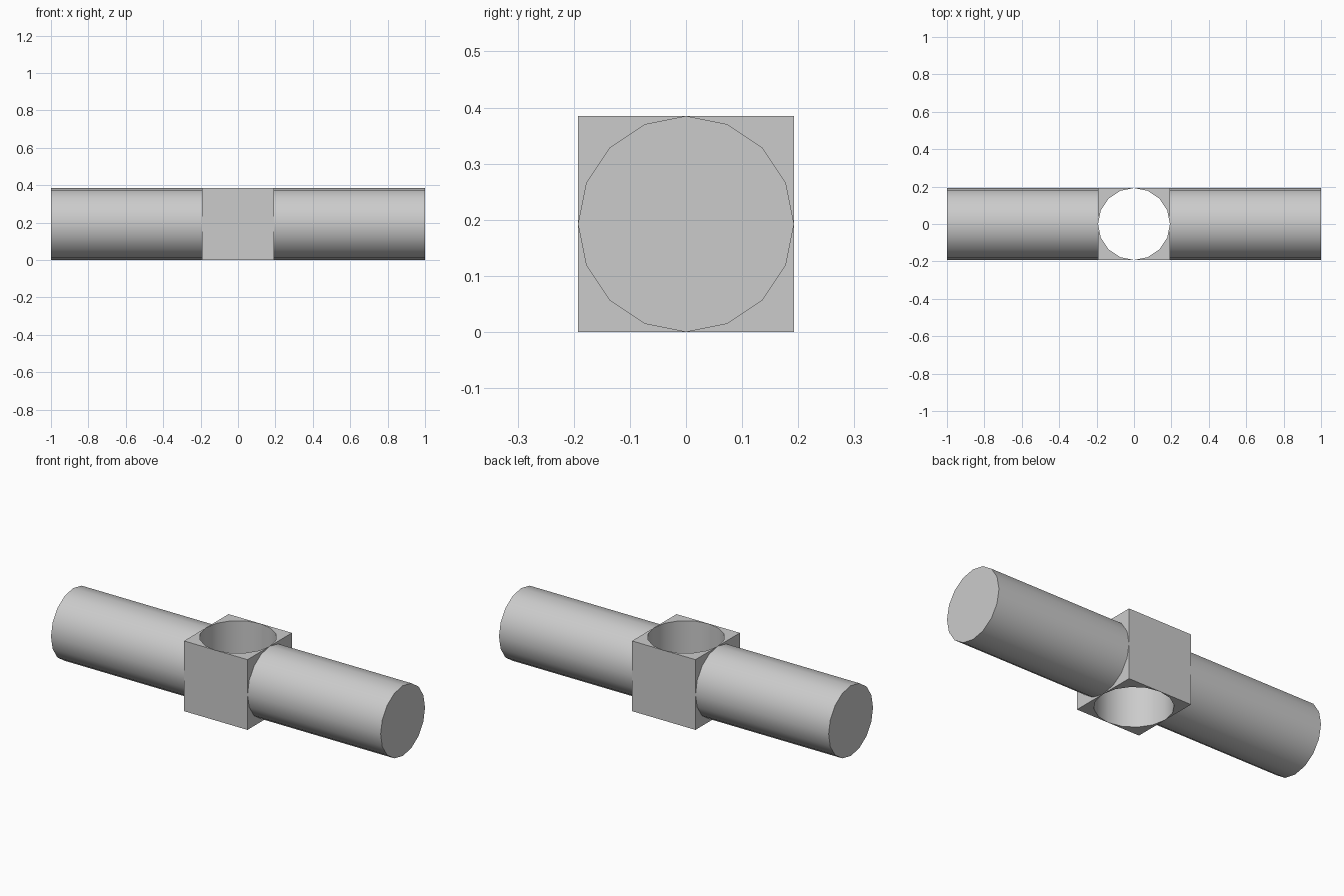
import bpy, bmesh
from math import cos, sin, pi
from mathutils import Matrix

SIDES = 16
HALF = 0.1925          # half width of the block and radius of the bars
HOLE = HALF - 0.0005   # the bore almost touches the block's sides

cube = bpy.data.objects.get("Cube")
if cube:
    bpy.data.objects.remove(cube, do_unlink=True)

grey = bpy.data.materials.new("light_grey")
grey.use_nodes = True
colour = (0.6, 0.6, 0.6, 1)
grey.diffuse_color = colour
grey.node_tree.nodes["Principled BSDF"].inputs["Base Color"].default_value = colour


def finish(name, bm):
    bmesh.ops.recalc_face_normals(bm, faces=bm.faces)
    mesh = bpy.data.meshes.new(name)
    bm.to_mesh(mesh)
    bm.free()
    mesh.materials.append(grey)
    obj = bpy.data.objects.new(name, mesh)
    bpy.context.collection.objects.link(obj)
    bpy.ops.object.select_all(action="DESELECT")
    obj.select_set(True)
    bpy.context.view_layer.objects.active = obj
    bpy.ops.object.shade_smooth_by_angle(angle=pi / 6)
    return obj


# Centre block: a square tube around a round vertical bore
bm = bmesh.new()


def ring(z, square):
    verts = []
    for i in range(SIDES):
        c, s = cos(2 * pi * i / SIDES), sin(2 * pi * i / SIDES)
        r = HALF / max(abs(c), abs(s)) if square else HOLE
        verts.append(bm.verts.new((r * c, r * s, z)))
    return verts


top = 2 * HALF
loops = [ring(0, True), ring(top, True), ring(top, False), ring(0, False)]
for k, a in enumerate(loops):
    b = loops[(k + 1) % len(loops)]
    for i in range(SIDES):
        j = (i + 1) % SIDES
        bm.faces.new((a[i], a[j], b[j], b[i]))
finish("centre_block", bm)

# Round bars running out from both sides of the block
length = 1 - HALF
for name, side in (("left_bar", 1), ("right_bar", -1)):
    bm = bmesh.new()
    bmesh.ops.create_cone(bm, cap_ends=True, segments=SIDES, radius1=HALF,
                          radius2=HALF, depth=length)
    place = Matrix.Translation((side * (HALF + length / 2), 0, HALF))
    bm.transform(place @ Matrix.Rotation(pi / 2, 4, "Y"))
    finish(name, bm)
